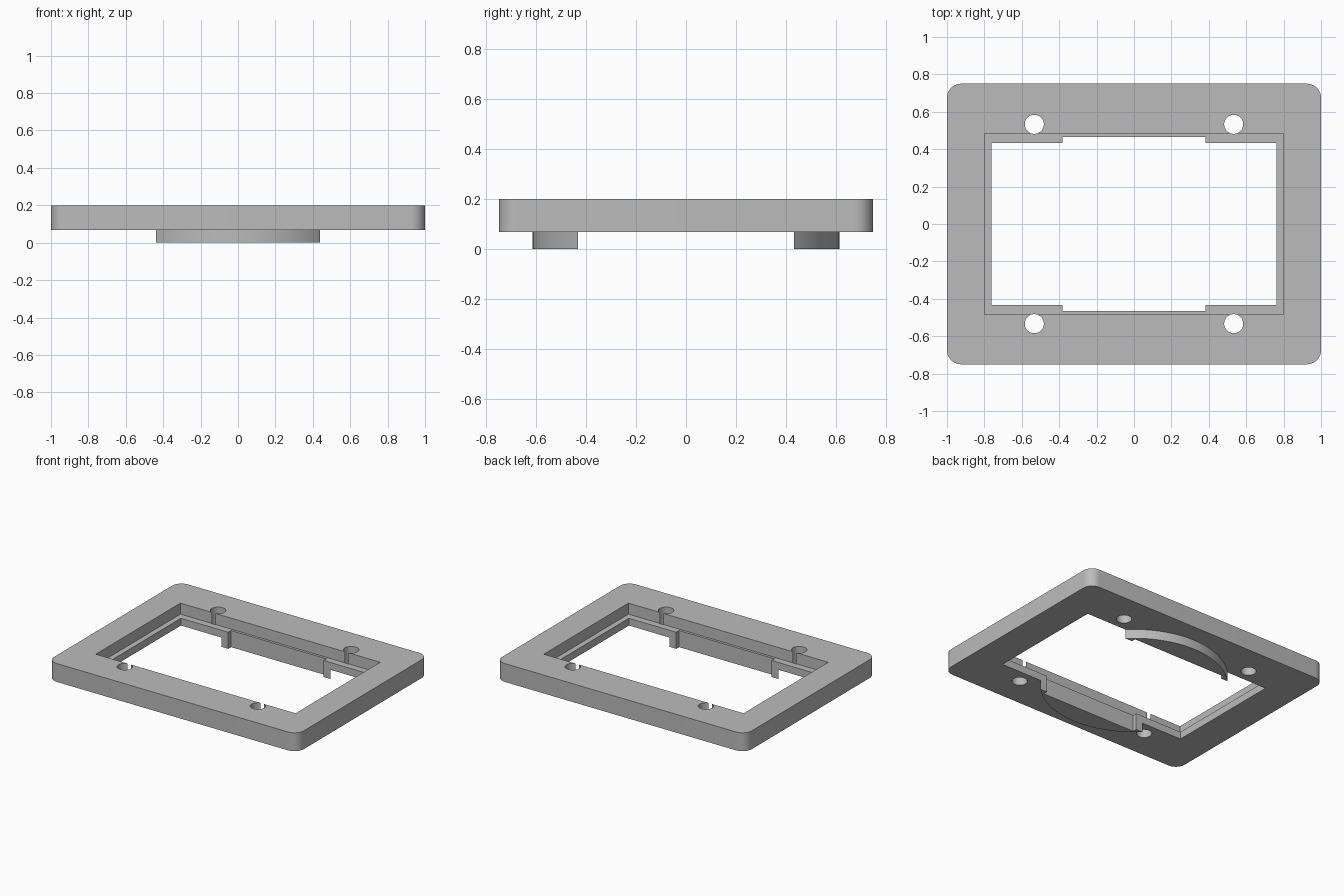
import bpy, bmesh, math

if "Cube" in bpy.data.objects:
    bpy.data.objects.remove(bpy.data.objects["Cube"], do_unlink=True)

W, D = 2.0, 1.5                 # plate size
BASE, LEDGE, TOP = 0.067, 0.12, 0.2
HOLE = 0.533

grey = bpy.data.materials.new("plain grey")
grey.use_nodes = True
grey.diffuse_color = (0.5, 0.5, 0.5, 1)
grey.node_tree.nodes["Principled BSDF"].inputs["Base Color"].default_value = (0.5, 0.5, 0.5, 1)


def finish(name, bm):
    mesh = bpy.data.meshes.new(name)
    bm.to_mesh(mesh)
    bm.free()
    mesh.materials.append(grey)
    ob = bpy.data.objects.new(name, mesh)
    bpy.context.collection.objects.link(ob)
    return ob


def box(name, w, d, z0, z1, radius=0):
    bm = bmesh.new()
    bmesh.ops.create_cube(bm, size=1)
    for v in bm.verts:
        v.co = (v.co.x * w, v.co.y * d, z1 if v.co.z > 0 else z0)
    if radius:
        upright = [e for e in bm.edges
                   if abs(e.verts[0].co.z - e.verts[1].co.z) > 0.01]
        bmesh.ops.bevel(bm, geom=upright, offset=radius, segments=10,
                        profile=0.5, affect='EDGES')
    return finish(name, bm)


def cylinder(name, x, y, r, z0, z1, sides):
    bm = bmesh.new()
    bmesh.ops.create_cone(bm, cap_ends=True, segments=sides,
                          radius1=r, radius2=r, depth=z1 - z0)
    bmesh.ops.translate(bm, verts=bm.verts, vec=(x, y, (z0 + z1) / 2))
    return finish(name, bm)


def combine(target, tool, operation):
    tool.hide_render = True
    mod = target.modifiers.new(tool.name, 'BOOLEAN')
    mod.operation = operation
    mod.solver = 'EXACT'
    mod.object = tool
    bpy.context.view_layer.objects.active = target
    bpy.ops.object.modifier_apply(modifier=mod.name)
    bpy.data.objects.remove(tool, do_unlink=True)


# Rounded plate with a round locating boss underneath
frame = box("bezel_frame", W, D, BASE, TOP, 0.075)
combine(frame, cylinder("locating_boss", 0, 0, 0.616, 0, 0.1, 128), 'UNION')

# Window: wide recess above the ledge, narrower opening, side notches
combine(frame, box("recess_cutter", 1.6, 0.968, LEDGE, 0.4), 'DIFFERENCE')
combine(frame, box("opening_cutter", 1.522, 0.868, -0.2, 0.3), 'DIFFERENCE')
combine(frame, box("notch_cutter", 0.764, 0.932, -0.2, 0.3), 'DIFFERENCE')

# Four screw holes
for sx in (-1, 1):
    for sy in (-1, 1):
        combine(frame, cylinder("screw_hole_cutter", sx * HOLE, sy * HOLE,
                                0.051, -0.2, 0.4, 48), 'DIFFERENCE')

bpy.ops.object.select_all(action='DESELECT')
frame.select_set(True)
bpy.context.view_layer.objects.active = frame
bpy.ops.object.shade_smooth_by_angle(angle=math.radians(30))
